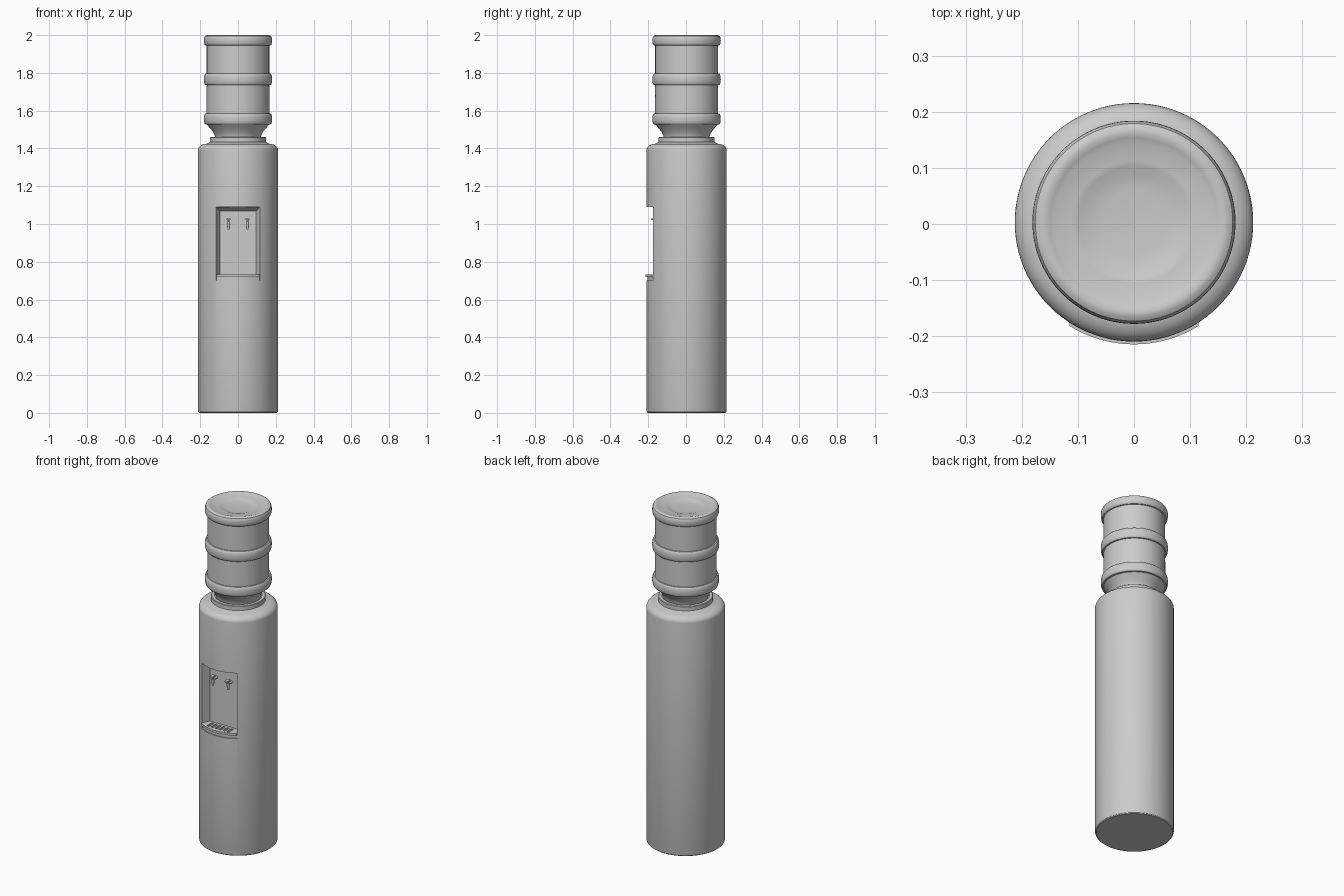
import bpy, bmesh, math
from mathutils import Matrix

cube = bpy.data.objects.get("Cube")
if cube:
    bpy.data.objects.remove(cube, do_unlink=True)

CY = 0.003          # centre of the round parts in y
R = 0.2125          # cabinet radius
BACK = -0.13        # back wall of the niche
HALF = 0.116        # half width of the niche

grey = bpy.data.materials.new("plain_grey")
grey.use_nodes = True
grey.diffuse_color = (0.6, 0.6, 0.6, 1)
grey.node_tree.nodes["Principled BSDF"].inputs["Base Color"].default_value = (0.6, 0.6, 0.6, 1)


def finish(name, bm):
    bmesh.ops.recalc_face_normals(bm, faces=bm.faces)
    mesh = bpy.data.meshes.new(name)
    bm.to_mesh(mesh)
    bm.free()
    mesh.materials.append(grey)
    ob = bpy.data.objects.new(name, mesh)
    bpy.context.collection.objects.link(ob)
    return ob


def activate(ob):
    bpy.ops.object.select_all(action='DESELECT')
    ob.select_set(True)
    bpy.context.view_layer.objects.active = ob


def smooth(ob):
    activate(ob)
    bpy.ops.object.shade_smooth_by_angle(angle=math.radians(32))


def lathe(name, profile, steps=96):
    """Closed solid of revolution from (radius, z) points."""
    bm = bmesh.new()
    rings = []
    for r, z in profile:
        rings.append([bm.verts.new((r * math.cos(a), CY + r * math.sin(a), z))
                      for a in (2 * math.pi * i / steps for i in range(steps))])
    for lo, hi in zip(rings, rings[1:]):
        for i in range(steps):
            j = (i + 1) % steps
            bm.faces.new((lo[i], lo[j], hi[j], hi[i]))
    bm.faces.new(rings[0][::-1])
    bm.faces.new(rings[-1])
    return finish(name, bm)


def add_box(bm, x, y, z, sx, sy, sz):
    bmesh.ops.create_cube(bm, size=1, matrix=Matrix.Translation((x, y, z))
                          @ Matrix.Diagonal((sx, sy, sz, 1)))


def cut(ob, cutter):
    activate(ob)
    mod = ob.modifiers.new("cut", 'BOOLEAN')
    mod.operation = 'DIFFERENCE'
    mod.solver = 'EXACT'
    mod.object = cutter
    bpy.ops.object.modifier_apply(modifier=mod.name)
    bpy.data.objects.remove(cutter, do_unlink=True)


def bulge(z0, z1, r0, r1, n=12):
    """Rounded band standing out from r0 to r1."""
    pts = []
    for i in range(n + 1):
        t = math.pi * i / n
        pts.append((r0 + (r1 - r0) * max(0, math.sin(t)) ** 0.6,
                    (z0 + z1) / 2 - (z1 - z0) / 2 * math.cos(t)))
    return pts


# Cabinet with rounded shoulder
shoulder = [(0.165 + (R - 0.165) * math.cos(t), 1.39 + 0.035 * math.sin(t))
            for t in (math.pi / 2 * i / 8 for i in range(9))]
cabinet = lathe("cabinet", [(0.205, 0), (0.21, 0.004), (R, 0.012)]
                + shoulder + [(0.146, 1.435)])

# Niche: sloping sides and top, open to the front
bm = bmesh.new()
loops = []
for y, w, top in ((BACK, 0.095, 1.068), (-0.176, HALF, 1.09), (-0.3, HALF, 1.09)):
    loops.append([bm.verts.new(p) for p in
                  ((-w, y, 0.70), (w, y, 0.70), (w, y, top), (-w, y, top))])
for a, b in zip(loops, loops[1:]):
    for i in range(4):
        j = (i + 1) % 4
        bm.faces.new((a[i], a[j], b[j], b[i]))
bm.faces.new(loops[0])
bm.faces.new(loops[-1])
cut(cabinet, finish("niche_cutter", bm))
smooth(cabinet)

# Collar that holds the bottle
smooth(lathe("collar", [(0.148, 1.42), (0.148, 1.457), (0.145, 1.46),
                        (0.128, 1.46), (0.125, 1.45)]))

# Bottle with three bands and a dished end
bottle = [(0.118, 1.44), (0.122, 1.465), (0.131, 1.485), (0.146, 1.505), (0.165, 1.527)]
bottle += bulge(1.527, 1.585, 0.167, 0.181)
bottle += bulge(1.735, 1.797, 0.166, 0.181)
bottle += [p for p in bulge(1.945, 2.0, 0.166, 0.181) if p[1] < 1.98]
bottle += [(0.180, 1.985), (0.176, 1.994), (0.168, 1.999), (0.16, 2.0),
           (0.15, 1.997), (0.142, 1.993), (0.11, 1.992), (0.10, 1.99),
           (0.085, 1.984), (0.06, 1.981), (0.01, 1.98)]
smooth(lathe("bottle", bottle))


# Drip tray: curved slab under a wider curved rim
def tray_slab(name, r, z0, z1, half):
    bm = bmesh.new()
    lim = math.asin(half / r)
    outline = [(half, BACK + 0.005), (-half, BACK + 0.005)]
    outline += [(r * math.sin(a), CY - r * math.cos(a))
                for a in (lim * (i / 10 - 1) for i in range(21))]
    low = bm.faces.new([bm.verts.new((x, y, z0)) for x, y in outline])
    ext = bmesh.ops.extrude_face_region(bm, geom=[low], use_keep_orig=True)
    bmesh.ops.translate(bm, vec=(0, 0, z1 - z0),
                        verts=[v for v in ext["geom"] if isinstance(v, bmesh.types.BMVert)])
    return finish(name, bm)


smooth(tray_slab("tray_base", 0.206, 0.699, 0.721, HALF - 0.001))
rim = tray_slab("tray_rim", 0.2175, 0.72, 0.733, HALF - 0.001)
bm = bmesh.new()
for i in range(6):
    add_box(bm, (i - 2.5) * 0.026, -0.167, 0.733, 0.014, 0.046, 0.016)
cut(rim, finish("slot_cutter", bm))
smooth(rim)

# Two taps
for side, x in (("left", 0.05), ("right", -0.05)):
    bm = bmesh.new()
    bmesh.ops.create_cone(bm, cap_ends=True, segments=20, radius1=0.007, radius2=0.007,
                          depth=0.04, matrix=Matrix.Translation((x, BACK - 0.017, 1.005))
                          @ Matrix.Rotation(math.pi / 2, 4, 'X'))
    bmesh.ops.create_cone(bm, cap_ends=True, segments=20, radius1=0.006, radius2=0.009,
                          depth=0.038, matrix=Matrix.Translation((x, BACK - 0.034, 0.991)))
    bmesh.ops.create_cone(bm, cap_ends=True, segments=20, radius1=0.005, radius2=0.005,
                          depth=0.016, matrix=Matrix.Translation((x, BACK - 0.034, 1.016)))
    add_box(bm, x, BACK - 0.039, 1.025, 0.02, 0.03, 0.008)
    smooth(finish(side + "_tap", bm))
